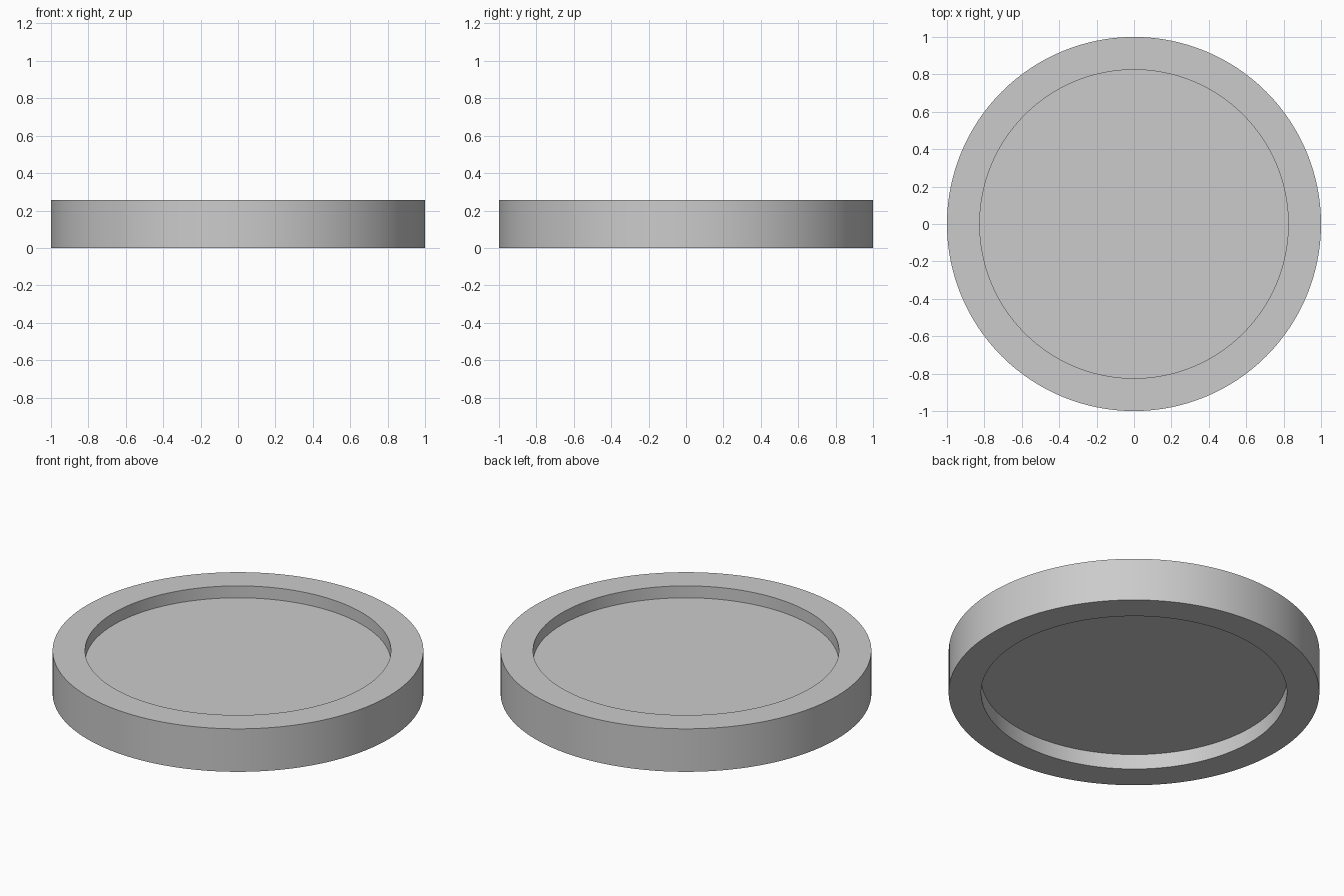
import bpy, bmesh, math

if "Cube" in bpy.data.objects:
    bpy.data.objects.remove(bpy.data.objects["Cube"])

SEGMENTS = 128
HEIGHT = 0.256
R_OUT, R_IN = 1.0, 0.825
FLOOR_LOW, FLOOR_HIGH = 0.09, 0.185

# Half cross-section: thick rim around a thinner recessed plate
profile = [(R_IN, FLOOR_LOW), (R_IN, 0), (R_OUT, 0),
           (R_OUT, HEIGHT), (R_IN, HEIGHT), (R_IN, FLOOR_HIGH)]

bm = bmesh.new()
rings = []
for r, z in profile:
    rings.append([bm.verts.new((r * math.cos(2 * math.pi * i / SEGMENTS),
                                r * math.sin(2 * math.pi * i / SEGMENTS), z))
                  for i in range(SEGMENTS)])

# Walls and rim faces
for a, b in zip(rings, rings[1:]):
    for i in range(SEGMENTS):
        j = (i + 1) % SEGMENTS
        bm.faces.new((a[i], a[j], b[j], b[i]))

# Recessed plate, underside and top
bm.faces.new(rings[0][::-1])
bm.faces.new(rings[-1])
bmesh.ops.recalc_face_normals(bm, faces=bm.faces)

mesh = bpy.data.meshes.new("recessed_disc")
bm.to_mesh(mesh)
bm.free()
disc = bpy.data.objects.new("recessed_disc", mesh)
bpy.context.collection.objects.link(disc)

# Smooth round walls, crisp rim edges
bpy.context.view_layer.objects.active = disc
disc.select_set(True)
bpy.ops.object.shade_smooth_by_angle(angle=math.radians(30))
